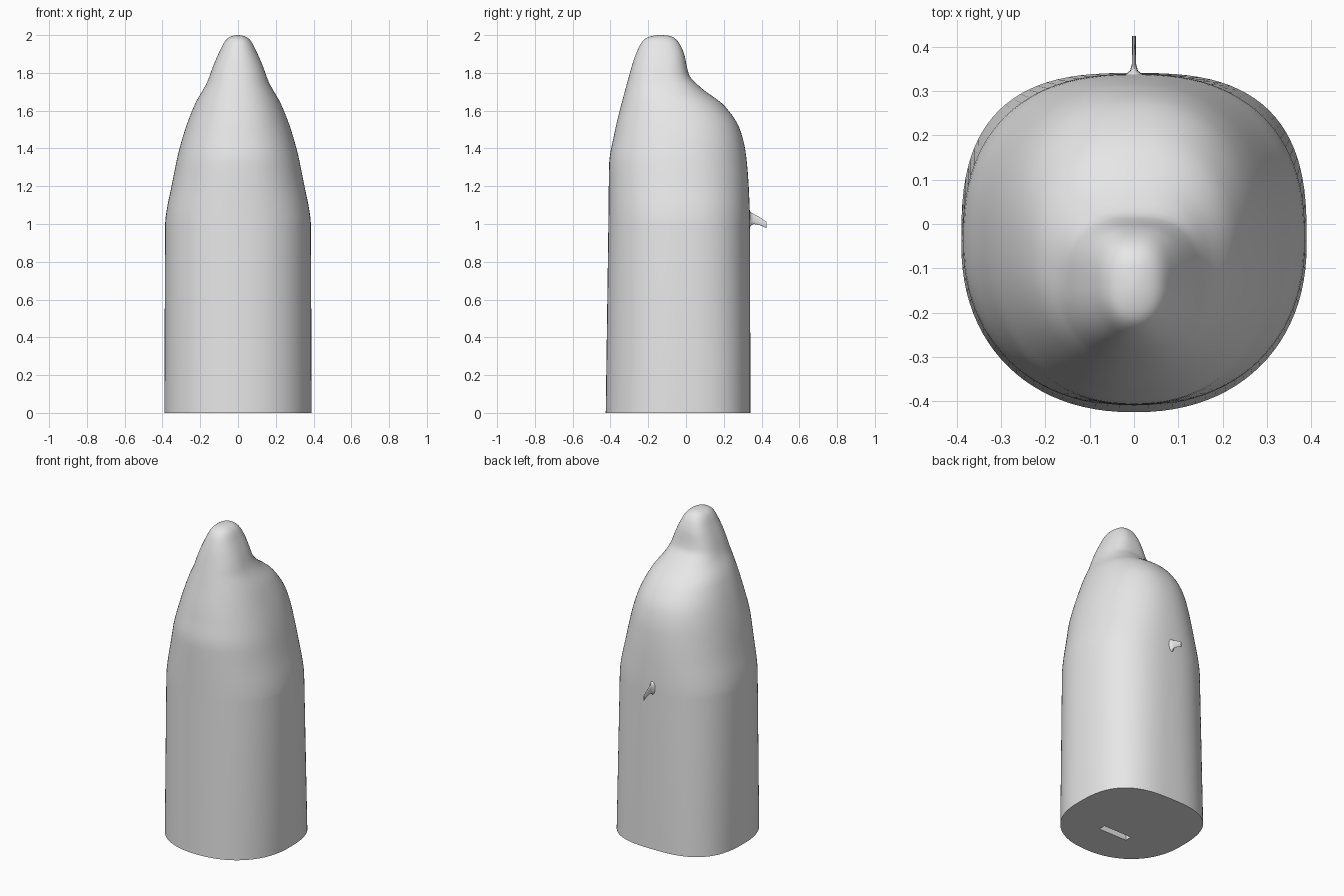
import bpy, bmesh, math

if "Cube" in bpy.data.objects:
    bpy.data.objects.remove(bpy.data.objects["Cube"])

# Silhouette read as (z, value)
HALF_WIDTH = [(2, 0), (1.98, .058), (1.915, .097), (1.835, .132), (1.75, .164), (1.634, .228),
              (1.5, .28), (1.37, .317), (1.21, .35), (1.05, .381), (1.0, .386), (0, .39)]
FRONT = [(2, -.137), (1.98, -.217), (1.9, -.265), (1.79, -.30), (1.687, -.328), (1.475, -.38),
         (1.316, -.407), (1.0, -.411), (0, -.425)]
BACK = [(2, -.137), (1.995, -.085), (1.963, -.04), (1.9, -.01), (1.79, .016), (1.725, .075),
        (1.623, .206), (1.5, .286), (1.37, .317), (1.18, .333), (1.0, .339), (0, .341)]
BACK_POWER = [(2, 2.2), (1.8, 2.7), (1.68, 2.25), (1.4, 2.2), (1.0, 2.4), (0, 2.8)]


def curve(table, z):
    """Overshoot-free cubic through the table, in s = sqrt(2 - z) so the tip is round."""
    p = [(math.sqrt(2 - a), b) for a, b in table]
    s = math.sqrt(max(0, 2 - z))
    d = [(p[i + 1][1] - p[i][1]) / (p[i + 1][0] - p[i][0]) for i in range(len(p) - 1)]
    m = [d[0]] + [2 * a * b / (a + b) if a * b > 0 else 0 for a, b in zip(d, d[1:])] + [d[-1]]
    i = 0
    while i < len(d) - 1 and s > p[i + 1][0]:
        i += 1
    h = p[i + 1][0] - p[i][0]
    t = (s - p[i][0]) / h
    return ((2*t**3 - 3*t**2 + 1) * p[i][1] + (t**3 - 2*t**2 + t) * h * m[i]
            + (3*t**2 - 2*t**3) * p[i + 1][1] + (t**3 - t**2) * h * m[i + 1])


def loft(name, rings, mat, angle):
    """Skin closed rings of points, capping both ends."""
    bm = bmesh.new()
    loops = [[bm.verts.new(c) for c in r] for r in rings]
    n = len(loops[0])
    for a, b in zip(loops, loops[1:]):
        for i in range(n):
            j = (i + 1) % n
            bm.faces.new((a[i], a[j], b[j], b[i]))
    bm.faces.new(loops[0][::-1])
    bm.faces.new(loops[-1])
    bmesh.ops.recalc_face_normals(bm, faces=bm.faces)
    me = bpy.data.meshes.new(name)
    bm.to_mesh(me)
    bm.free()
    ob = bpy.data.objects.new(name, me)
    bpy.context.collection.objects.link(ob)
    me.materials.append(mat)
    bpy.ops.object.select_all(action='DESELECT')
    ob.select_set(True)
    bpy.context.view_layer.objects.active = ob
    bpy.ops.object.shade_smooth_by_angle(angle=math.radians(angle))
    return ob


def section(z, n=96):
    """Rounded-square slice, fuller at the back than the front."""
    w, f, b, e = (curve(t, z) for t in (HALF_WIDTH, FRONT, BACK, BACK_POWER))
    c, d = (f + b) / 2, (b - f) / 2
    pts = []
    for i in range(n):
        a = 2 * math.pi * i / n
        co, si = math.cos(a), math.sin(a)
        k = 2 / (e if si > 0 else 2.2)
        pts.append((math.copysign(abs(co) ** k * w, co), c + math.copysign(abs(si) ** k * d, si), z))
    return pts


gray = bpy.data.materials.new("light gray")
gray.diffuse_color = (.8, .8, .8, 1)
gray.use_nodes = True
gray.node_tree.nodes["Principled BSDF"].inputs["Base Color"].default_value = gray.diffuse_color

# Body: straight lower tube, tapering shoulder and offset nose
levels = [0] + [2 - (1 - i / 60) ** 2 for i in range(60)] + [2 - 2e-5]
body = loft("body", [section(z) for z in levels], gray, 40)

# Slot in the underside
bpy.ops.mesh.primitive_cube_add(size=1, location=(0, -.17, 0))
cutter = bpy.context.object
cutter.name = "slot_cutter"
cutter.scale = (.2, .045, .1)
cutter.hide_render = True
cutter.data.materials.append(gray)
mod = body.modifiers.new("slot", 'BOOLEAN')
mod.operation = 'DIFFERENCE'
mod.object = cutter
bpy.context.view_layer.objects.active = body
bpy.ops.object.modifier_apply(modifier="slot")
bpy.data.objects.remove(cutter)

# Thin back fin, flared at its root: (y, low z, high z, half thickness)
FIN = [(.325, .975, 1.085, .03), (.338, .985, 1.07, .02), (.346, .994, 1.06, .009),
       (.36, 1.0, 1.052, .005), (.39, .994, 1.036, .004), (.425, .979, 1.012, .004)]
rings = []
for y, lo, hi, t in FIN:
    rings.append([(t * math.cos(i * math.pi / 6), y,
                   (lo + hi) / 2 + (hi - lo) / 2 * math.sin(i * math.pi / 6)) for i in range(12)])
loft("back_fin", rings, gray, 50)
